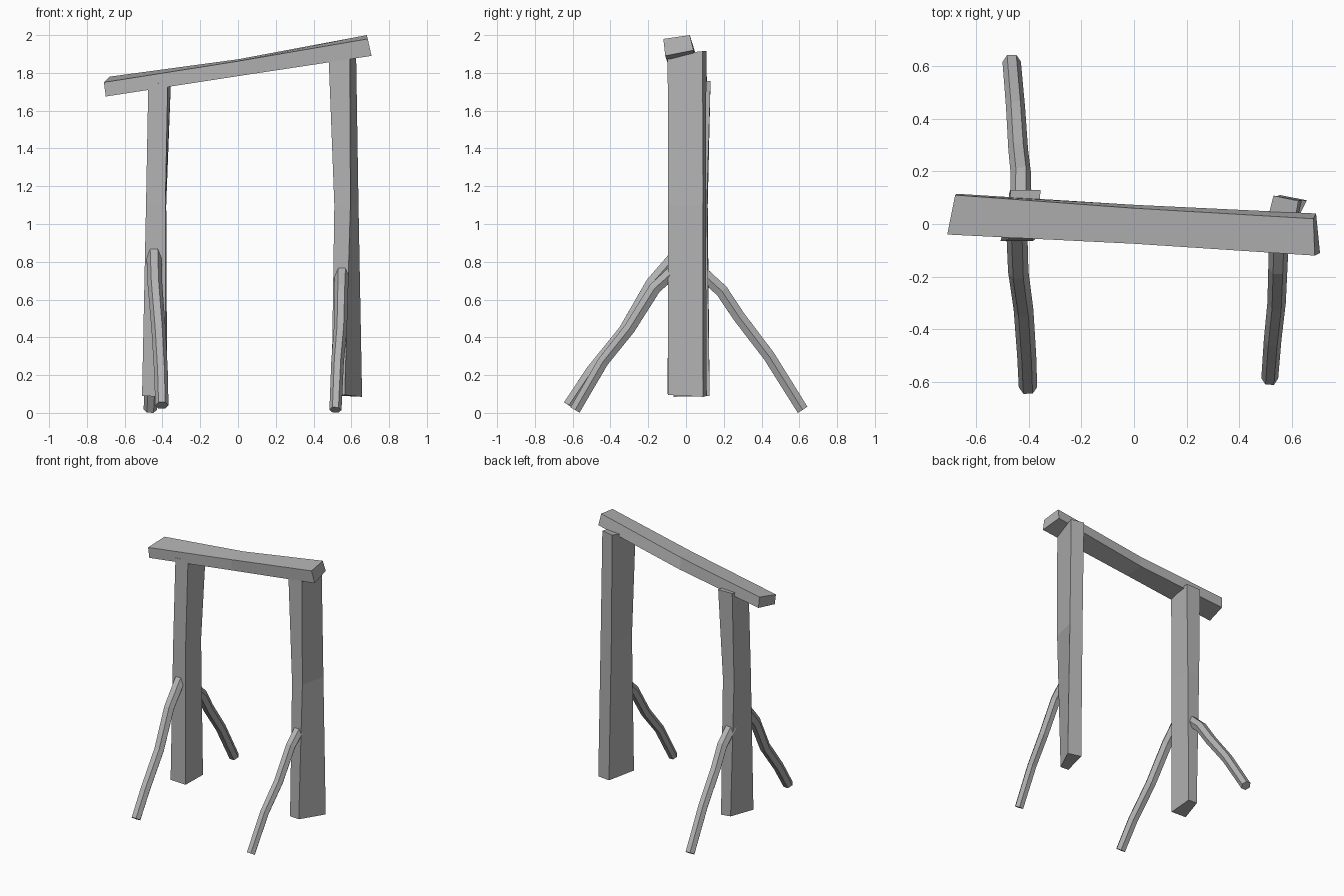
import bpy
from math import cos, sin, tau
from mathutils import Vector

if "Cube" in bpy.data.objects:
    bpy.data.objects.remove(bpy.data.objects["Cube"])

# Weathered dark grey wood
wood = bpy.data.materials.new("dark_grey_wood")
wood.diffuse_color = (.45, .45, .45, 1)
wood.use_nodes = True
wood.node_tree.nodes["Principled BSDF"].inputs["Base Color"].default_value = wood.diffuse_color


def loft(name, rings):
    """Join matching rings of points into a closed, flat-faced solid."""
    n = len(rings[0])
    verts = [p for ring in rings for p in ring]
    faces = [(k * n + i, k * n + (i + 1) % n, (k + 1) * n + (i + 1) % n, (k + 1) * n + i)
             for k in range(len(rings) - 1) for i in range(n)]
    faces.append(tuple(reversed(range(n))))
    last = (len(rings) - 1) * n
    faces.append(tuple(range(last, last + n)))
    mesh = bpy.data.meshes.new(name)
    mesh.from_pydata(verts, [], faces)
    mesh.validate()
    mesh.materials.append(wood)
    obj = bpy.data.objects.new(name, mesh)
    bpy.context.collection.objects.link(obj)
    return obj


def branch(name, path, r0, r1, sides=6):
    """Tapered, bent branch along a path, with ends square to it."""
    pts = [Vector(p) for p in path]
    rings = []
    for k, p in enumerate(pts):
        t = (pts[min(k + 1, len(pts) - 1)] - pts[max(k - 1, 0)]).normalized()
        v = t.cross(Vector((1, 0, 0))).normalized()
        u = v.cross(t)
        r = r0 + (r1 - r0) * k / (len(pts) - 1)
        rings.append([p + r * (u * cos(a) + v * sin(a))
                      for a in (tau * i / sides for i in range(sides))])
    return loft(name, rings)


# Crossbeam: left, middle and right sections
loft("crossbeam", [
    [(-.70, -.04, 1.675), (-.71, -.04, 1.75), (-.68, .11, 1.78), (-.675, .115, 1.70)],
    [(0, -.075, 1.783), (0, -.075, 1.862), (0, .06, 1.872), (0, .073, 1.788)],
    [(.707, -.11, 1.89), (.687, -.12, 1.98), (.682, .02, 2.0), (.692, .04, 1.92)],
])

# Posts: hewn timbers, each section runs front-left, front-right, back-right, back-left
loft("left_post", [
    [(-.508, -.065, .09), (-.385, -.065, .085), (-.375, .125, .09), (-.45, .12, .095)],
    [(-.487, -.065, 1.1), (-.385, -.065, 1.1), (-.38, .11, 1.1), (-.475, .115, 1.1)],
    [(-.475, -.055, 1.74), (-.372, -.055, 1.75), (-.355, .13, 1.757), (-.47, .13, 1.757)],
])
loft("right_post", [
    [(.495, -.097, .1), (.565, -.095, .095), (.657, .09, .085), (.555, .11, .09)],
    [(.51, -.095, 1.1), (.595, -.095, 1.1), (.638, .09, 1.1), (.54, .105, 1.1)],
    [(.48, -.095, 1.88), (.592, -.097, 1.895), (.625, .088, 1.915), (.53, .108, 1.915)],
])

# Braces: bent branches propping the posts
branch("left_front_brace", [(-.445, -.04, .845), (-.44, -.18, .685), (-.42, -.325, .435),
                            (-.408, -.50, .22), (-.403, -.62, .04)], .04, .035)
branch("right_front_brace", [(.55, -.07, .745), (.547, -.165, .66), (.542, -.30, .445),
                             (.527, -.44, .27), (.516, -.587, .016)], .038, .032)
branch("left_back_brace", [(-.43, .08, .745), (-.43, .19, .645), (-.44, .28, .51),
                           (-.45, .44, .30), (-.465, .617, .017)], .04, .035)
